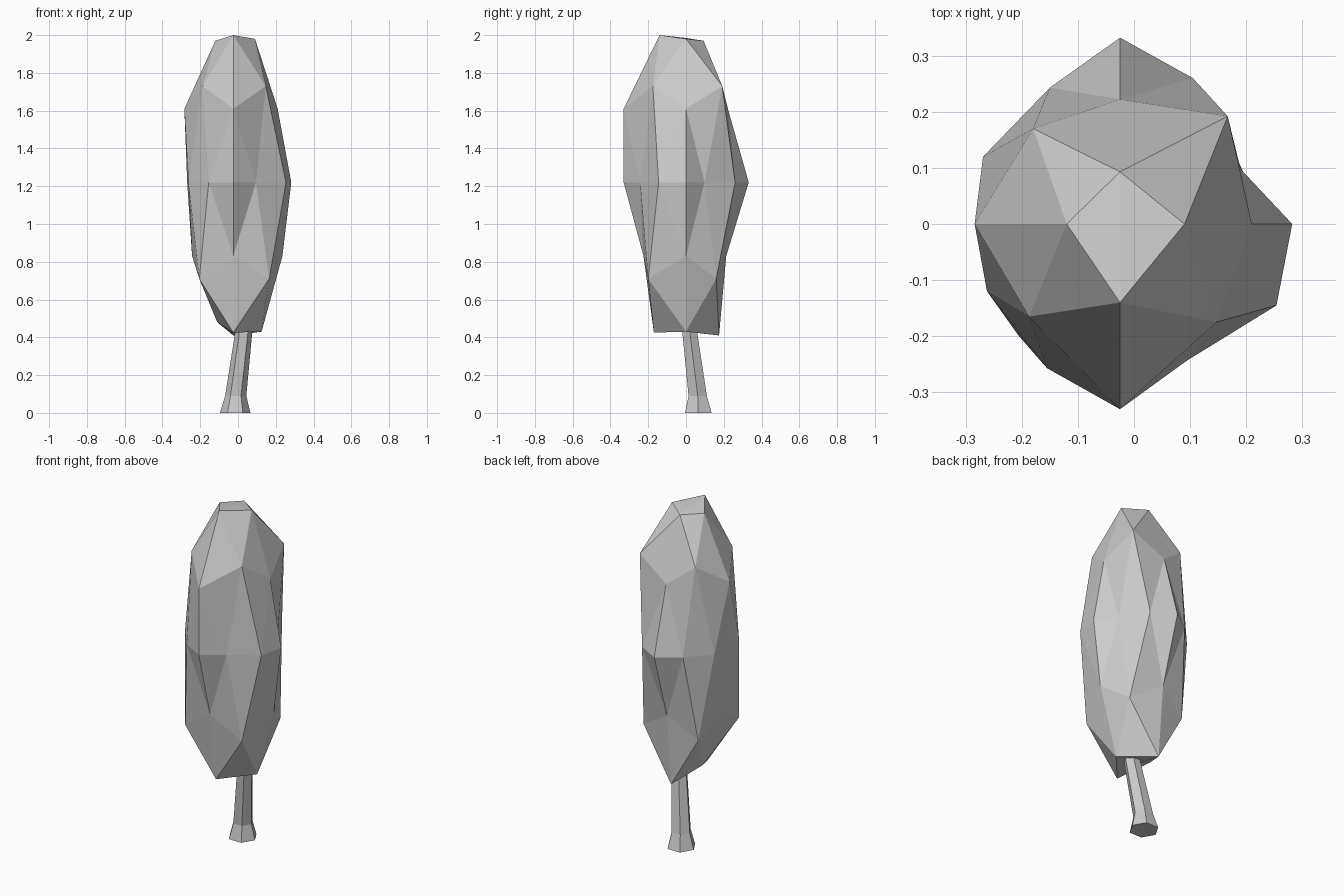
import bpy, bmesh
from math import atan2, cos, sin, pi, tau
from mathutils import Vector

if "Cube" in bpy.data.objects:
    bpy.data.objects.remove(bpy.data.objects["Cube"])


def finish(bm, name):
    bmesh.ops.recalc_face_normals(bm, faces=bm.faces)
    mesh = bpy.data.meshes.new(name)
    bm.to_mesh(mesh)
    bm.free()
    bpy.context.collection.objects.link(bpy.data.objects.new(name, mesh))


# Foliage: octahedral geodesic ball, each level counter-clockwise from +x.
CX = -0.025
levels = {
    3: ([(CX, 0)], [1.985]),
    2: ([(.09, 0), (CX, .093), (-.12, 0), (CX, -.14)], [1.98, 1.97, 1.97, 2.0]),
    1: ([(.21, 0), (.167, .192), (CX, .222), (-.18, .17),
         (-.284, 0), (-.187, -.165), (CX, -.33), (.147, -.175)], [1.61, 1.73]),
    0: ([(.282, 0), (.19, .098), (.105, .26), (CX, .332), (-.15, .243), (-.269, .12),
         (-.265, 0), (-.262, -.12), (-.155, -.257), (CX, -.33), (.095, -.243), (.254, -.145)],
        [1.22]),
    -1: ([(.235, 0), (.165, .16), (CX, .213), (-.195, .165),
          (-.243, 0), (-.205, -.2), (CX, -.225), (.165, -.2)], [.83, .71]),
    -2: ([(.125, 0), (CX, .175), (-.11, 0), (CX, -.17)], [.43, .41, .48, .425]),
    -3: ([(CX, 0)], [.44]),
}

bm = bmesh.new()
targets = []
for c, (points, heights) in levels.items():
    r = 3 - abs(c)
    grid = [(a, b) for a in range(-r, r + 1) for b in range(-r, r + 1) if abs(a) + abs(b) == r]
    grid.sort(key=lambda p: atan2(p[1], p[0]) % tau)
    for i, ((a, b), (x, y)) in enumerate(zip(grid, points)):
        v = bm.verts.new(Vector((a, b, c)).normalized())
        targets.append((v, (x, y, heights[i % len(heights)])))
bmesh.ops.convex_hull(bm, input=bm.verts[:])
for v, co in targets:
    v.co = co
finish(bm, "foliage")

# Trunk: leaning six-sided stem with a flared foot.
bm = bmesh.new()
rings = []
for x, y, z, r in [(-.015, .065, 0, .081), (-.012, .062, .09, .056), (.028, .022, .41, .046), (.032, .018, .46, .045)]:
    rings.append([bm.verts.new((x + r * cos(i * pi / 3), y + r * sin(i * pi / 3), z)) for i in range(6)])
for lo, hi in zip(rings, rings[1:]):
    for i in range(6):
        j = (i + 1) % 6
        bm.faces.new((lo[i], lo[j], hi[j], hi[i]))
bm.faces.new(rings[0])
bm.faces.new(rings[-1])
finish(bm, "trunk")
